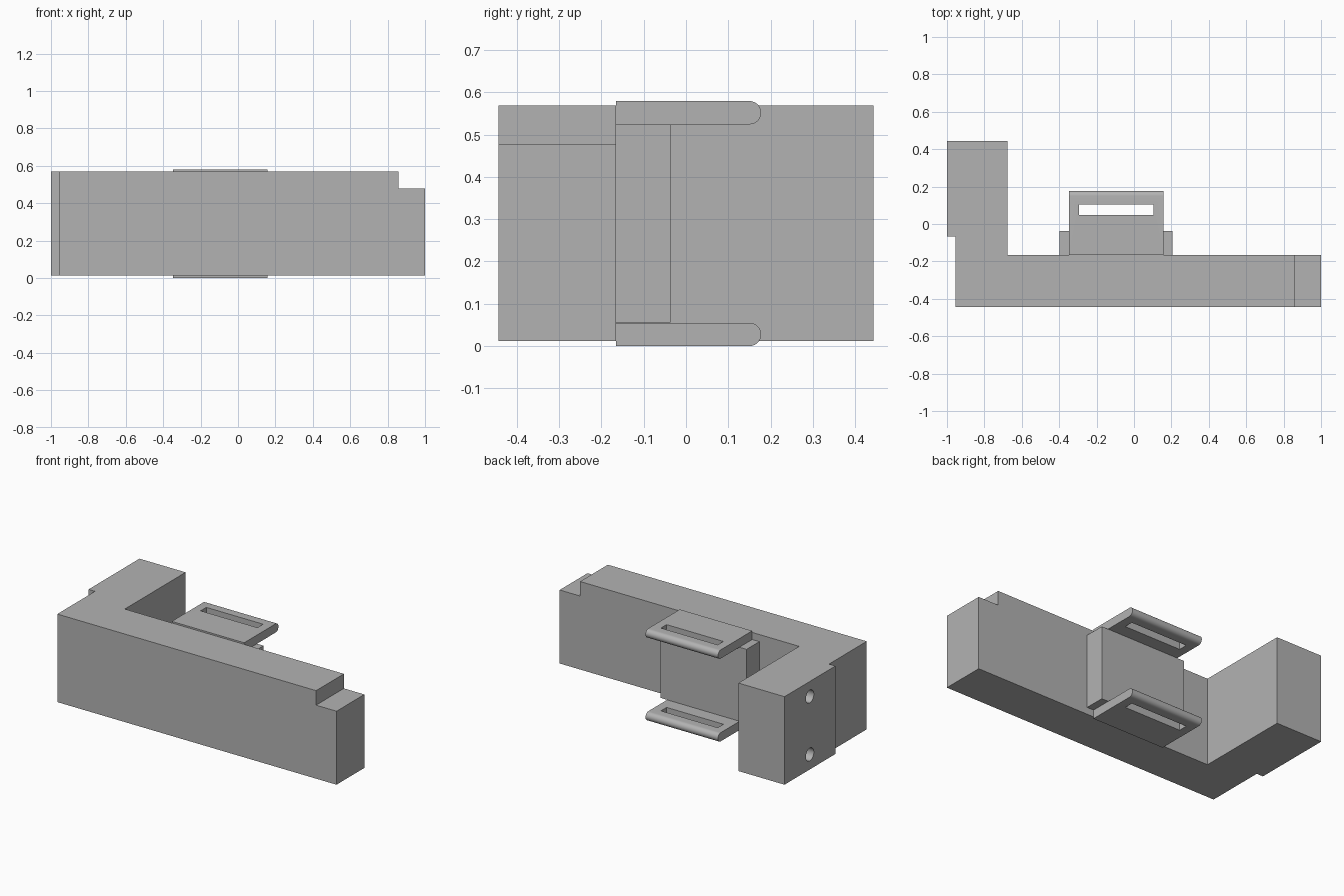
import bpy, bmesh, math
from mathutils import Vector

if "Cube" in bpy.data.objects:
    bpy.data.objects.remove(bpy.data.objects["Cube"], do_unlink=True)

grey = bpy.data.materials.new("plain grey")
grey.use_nodes = True
grey.diffuse_color = (0.45, 0.45, 0.45, 1)
grey.node_tree.nodes["Principled BSDF"].inputs["Base Color"].default_value = (0.45, 0.45, 0.45, 1)


def prism(name, outline, extrude):
    """Extrude a closed outline of 3D points along a vector."""
    bm = bmesh.new()
    face = bm.faces.new([bm.verts.new(p) for p in outline])
    geom = bmesh.ops.extrude_face_region(bm, geom=[face])["geom"]
    moved = [g for g in geom if isinstance(g, bmesh.types.BMVert)]
    bmesh.ops.translate(bm, verts=moved, vec=Vector(extrude))
    bmesh.ops.recalc_face_normals(bm, faces=bm.faces)
    mesh = bpy.data.meshes.new(name)
    bm.to_mesh(mesh)
    bm.free()
    mesh.materials.append(grey)
    obj = bpy.data.objects.new(name, mesh)
    bpy.context.collection.objects.link(obj)
    return obj


def box(name, x, y, z):
    corners = [(x[0], y[0]), (x[1], y[0]), (x[1], y[1]), (x[0], y[1])]
    return prism(name, [(a, b, z[0]) for a, b in corners], (0, 0, z[1] - z[0]))


def cut(obj, cutter):
    """Subtract the cutter, then discard it."""
    cutter.hide_render = True
    mod = obj.modifiers.new("cut", "BOOLEAN")
    mod.operation, mod.solver, mod.object = "DIFFERENCE", "EXACT", cutter
    bpy.context.view_layer.objects.active = obj
    bpy.ops.object.modifier_apply(modifier=mod.name)
    bpy.data.objects.remove(cutter, do_unlink=True)


def smooth(obj):
    bpy.ops.object.select_all(action="DESELECT")
    obj.select_set(True)
    bpy.context.view_layer.objects.active = obj
    bpy.ops.object.shade_smooth_by_angle(angle=math.radians(30))


BACK = -0.165          # rear face of the long bar
LOW, HIGH = 0.012, 0.569

# L-shaped body with a stepped outer side
plan = [(-0.955, -0.443), (1, -0.443), (1, BACK), (-0.677, BACK),
        (-0.677, 0.443), (-1, 0.443), (-1, -0.066), (-0.955, -0.066)]
body = prism("body", [(x, y, LOW) for x, y in plan], (0, 0, HIGH - LOW))

# Notch at the end of the bar
cut(body, box("notch_cutter", (0.857, 1.1), (-0.6, 0.1), (0.477, 0.7)))

# Blind screw holes in the outer side of the arm
for z in (0.107, 0.474):
    ring = [math.tau * i / 32 for i in range(32)]
    cut(body, prism("hole_cutter",
                    [(-1.1, 0.19 + 0.04 * math.cos(a), z + 0.04 * math.sin(a)) for a in ring],
                    (0.28, 0, 0)))
smooth(body)

# Block between the two strap plates
box("bracket_block", (-0.398, 0.205), (BACK, -0.037), (0.056, 0.524))

# Slotted strap plates with a rounded rear edge
R = 0.0275
for name, z in (("lower_strap_plate", R), ("upper_strap_plate", 0.579 - R)):
    arc = [math.pi * (i / 16 - 0.5) for i in range(17)]
    side = [(-0.348, BACK, z + R), (-0.348, BACK, z - R)]
    side += [(-0.348, 0.15 + R * math.cos(a), z + R * math.sin(a)) for a in arc]
    plate = prism(name, side, (0.507, 0, 0))
    cut(plate, box("slot_cutter", (-0.295, 0.103), (0.047, 0.104), (z - 0.1, z + 0.1)))
    smooth(plate)
